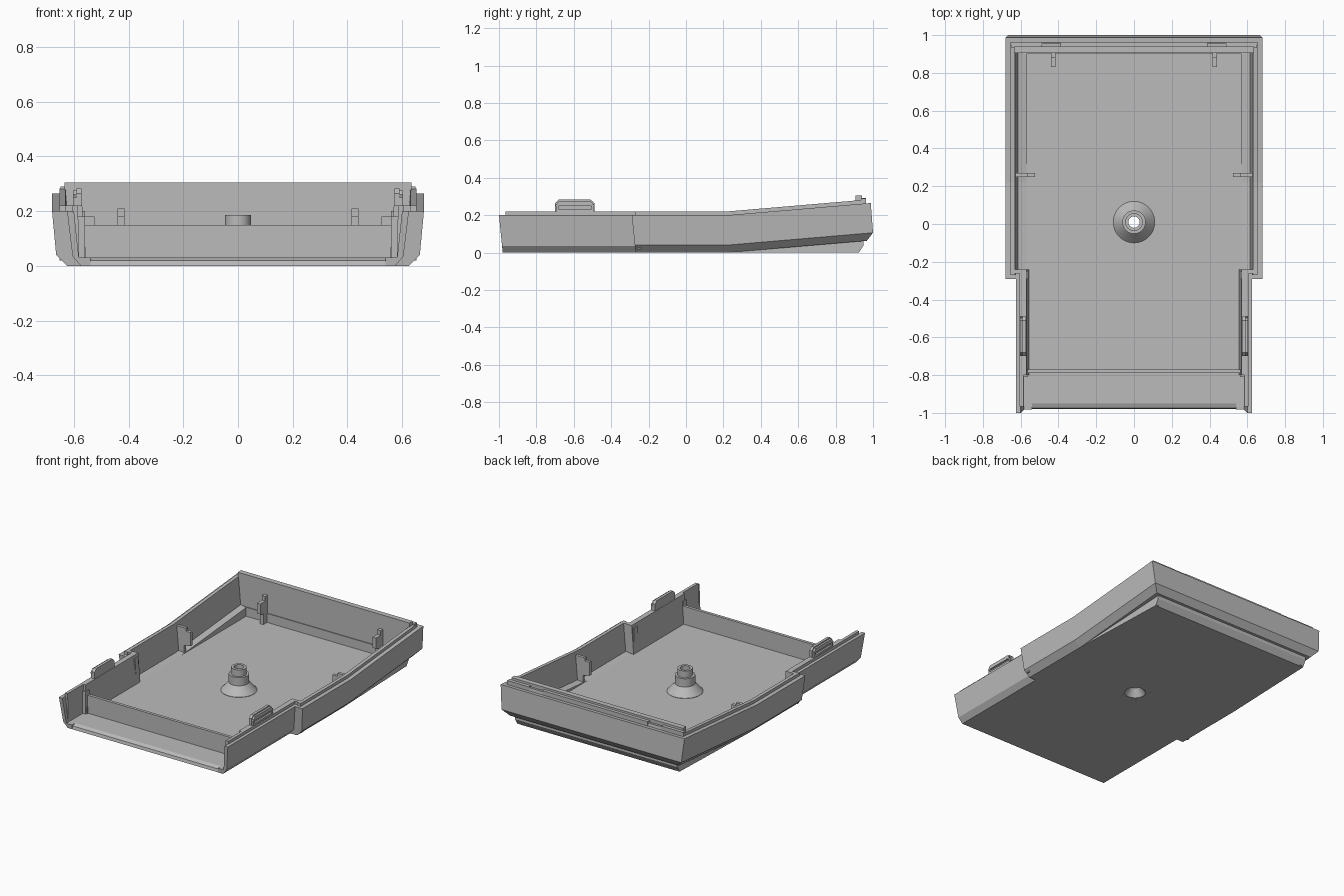
import bpy, bmesh, math

cube = bpy.data.objects.get("Cube")
if cube:
    bpy.data.objects.remove(cube, do_unlink=True)

grey = bpy.data.materials.new("plain grey")
grey.use_nodes = True
COLOR = (0.5, 0.5, 0.5, 1)
grey.diffuse_color = COLOR
grey.node_tree.nodes["Principled BSDF"].inputs["Base Color"].default_value = COLOR


def rise(y):
    """Height gained by the rim towards the back."""
    return max(0, y - 0.22) * 0.085


def loft(name, rings, capped=True, loop=False):
    """Skin a list of closed rings of points."""
    bm = bmesh.new()
    vr = [[bm.verts.new(p) for p in ring] for ring in rings]
    n = len(vr[0])
    pairs = list(zip(vr, vr[1:])) + ([(vr[-1], vr[0])] if loop else [])
    for a, b in pairs:
        for i in range(n):
            j = (i + 1) % n
            bm.faces.new((a[i], a[j], b[j], b[i]))
    if capped and not loop:
        bm.faces.new(vr[0])
        bm.faces.new(vr[-1])
    bmesh.ops.recalc_face_normals(bm, faces=bm.faces)
    me = bpy.data.meshes.new(name)
    bm.to_mesh(me)
    bm.free()
    me.materials.append(grey)
    ob = bpy.data.objects.new(name, me)
    bpy.context.collection.objects.link(ob)
    return ob


def mirrored(ob):
    m = ob.modifiers.new("Mirror", 'MIRROR')
    m.use_mirror_merge = False
    return ob


def along_y(name, pts, y0, y1, lean=0):
    """Extrude an xz profile along y; lean tilts the front end."""
    return loft(name, [[(x, y0 - lean * z, z) for x, z in pts],
                       [(x, y1, z) for x, z in pts]])


def along_x(name, pts, x0, x1):
    return loft(name, [[(x, y, z) for y, z in pts] for x in (x0, x1)])


def box(name, x0, x1, y0, y1, z0, z1):
    return along_x(name, [(y0, z0), (y1, z0), (y1, z1), (y0, z1)], x0, x1)


def u_sweep(name, prof, half, back, y_starts, slope):
    """Sweep (inset, z) profile up one side, across the back, down the other."""
    side = [[(half - d, y, z + rise(y)) for d, z in prof] for y in y_starts]
    corner = []
    for d, z in prof:
        y = back - d - slope * (z - 0.04)
        corner.append((half - d, y, z + rise(y)))
    right = side + [corner]
    left = [[(-x, y, z) for x, y, z in r] for r in reversed(right)]
    return loft(name, right + left)


# Wide rear rim with stepped lip
u_sweep("rear_wall",
        [(0.055, 0), (0.015, 0.04), (0, 0.2), (0.027, 0.2), (0.027, 0.22),
         (0.05, 0.22), (0.066, 0.035), (0.11, 0.03), (0.11, 0)],
        0.68, 1.015, (-0.27, 0.22), 0.17)

# Flat base tray below the rising rim
base_pts = [(-0.98, 0), (0.925, 0), (0.94, 0.03), (-0.95, 0.03), (-0.975, 0.02)]
floor = along_x("floor", base_pts, -0.57, 0.57)
cutter = box("floor_cutter", -0.07, 0.07, -0.06, 0.08, -0.1, 0.1)
cutter.hide_render = True
cutter.hide_viewport = True
cut = floor.modifiers.new("Hole", 'BOOLEAN')
cut.operation = 'DIFFERENCE'
cut.object = cutter
mirrored(loft("floor_side", [
    [(0.56, y, 0), (xo, y, 0), (xo, y, 0.03), (0.56, y, 0.03)]
    for y, xo in ((-0.27, 0.625), (0.22, 0.625), (0.925, 0.6))]))
mirrored(loft("base_side_wedge", [
    [(xi, y, 0.005), (xo, y, 0.005), (xo, y, 0.03 + rise(y)), (xi, y, 0.03 + rise(y))]
    for y, xi, xo in ((0.24, 0.595, 0.624), (0.55, 0.57, 0.612), (0.93, 0.57, 0.6))]))
along_x("base_back_wedge",
        [(0.9, 0.01), (0.925, 0), (0.95, 0.04), (0.95, 0.08), (0.9, 0.09)], -0.6, 0.6)

# Back ridge and broken lip
box("back_ridge", -0.635, 0.635, 0.905, 0.94, 0.09, 0.305)
box("back_lip", -0.39, 0.39, 0.935, 0.962, 0.2, 0.292)
mirrored(box("back_lip_end", 0.49, 0.65, 0.935, 0.962, 0.2, 0.29))

# Narrow front side walls and the steps joining them to the rear
mirrored(along_y("front_side_wall",
                 [(0.54, 0), (0.575, 0), (0.605, 0.035), (0.625, 0.2),
                  (0.6, 0.2), (0.582, 0.03), (0.54, 0.03)],
                 -0.98, -0.26, lean=0.1))
mirrored(along_y("front_side_lip",
                 [(0.582, 0.03), (0.6, 0.03), (0.605, 0.22), (0.585, 0.22)],
                 -0.965, -0.25))
mirrored(along_y("inner_side_wall",
                 [(0.555, 0.02), (0.59, 0.02), (0.59, 0.22), (0.57, 0.22)],
                 -0.8, -0.24))
mirrored(along_y("shoulder_wall",
                 [(0.56, 0), (0.625, 0), (0.665, 0.04), (0.68, 0.2), (0.56, 0.2)],
                 -0.27, -0.25, lean=0.1))
mirrored(box("shoulder_lip", 0.57, 0.653, -0.262, -0.24, 0.02, 0.22))

# Cross rib near the open front
box("cross_rib", -0.58, 0.58, -0.79, -0.77, 0.02, 0.15)
mirrored(box("rib_end", 0.56, 0.585, -0.81, -0.77, 0.02, 0.18))

# Snap latches on the front side walls
latch = [(-0.7, 0.15), (-0.49, 0.15), (-0.49, 0.265), (-0.51, 0.283),
         (-0.68, 0.283), (-0.7, 0.265)]
mirrored(along_x("latch_plate", latch, 0.572, 0.59))
mirrored(along_x("latch_head", [(-0.7, 0.25), (-0.49, 0.25), (-0.51, 0.275), (-0.68, 0.275)],
                 0.585, 0.603))
mirrored(box("latch_foot", 0.585, 0.603, -0.69, -0.5, 0.195, 0.232))
for i, y in enumerate((-0.695, -0.505)):
    mirrored(box(f"latch_post_{i + 1}", 0.585, 0.603, y, y + 0.012, 0.2, 0.26))

# Inner side clips and rear stops
mirrored(along_y("side_clip",
                 [(0.575, 0.02), (0.64, 0.02), (0.64, 0.2), (0.56, 0.2), (0.56, 0.18),
                  (0.525, 0.18), (0.525, 0.09), (0.575, 0.08)], 0.25, 0.27))
mirrored(along_x("rear_stop",
                 [(0.86, 0.02), (0.91, 0.02), (0.91, 0.21), (0.88, 0.21), (0.88, 0.18),
                  (0.83, 0.18), (0.83, 0.11), (0.86, 0.1)], 0.415, 0.44))

# Hollow screw post with countersunk underside
post = [(0.065, 0), (0.11, 0.001), (0.11, 0.032), (0.062, 0.085), (0.062, 0.14),
        (0.047, 0.14), (0.047, 0.185), (0.03, 0.185), (0.03, 0.05)]
SEG = 32
rings = []
for k in range(SEG):
    a = 2 * math.pi * k / SEG
    rings.append([(r * math.cos(a), 0.01 + r * math.sin(a), z) for r, z in post])
screw_post = loft("screw_post", rings, loop=True)
bpy.context.view_layer.objects.active = screw_post
screw_post.select_set(True)
bpy.ops.object.shade_smooth_by_angle(angle=math.radians(25))
